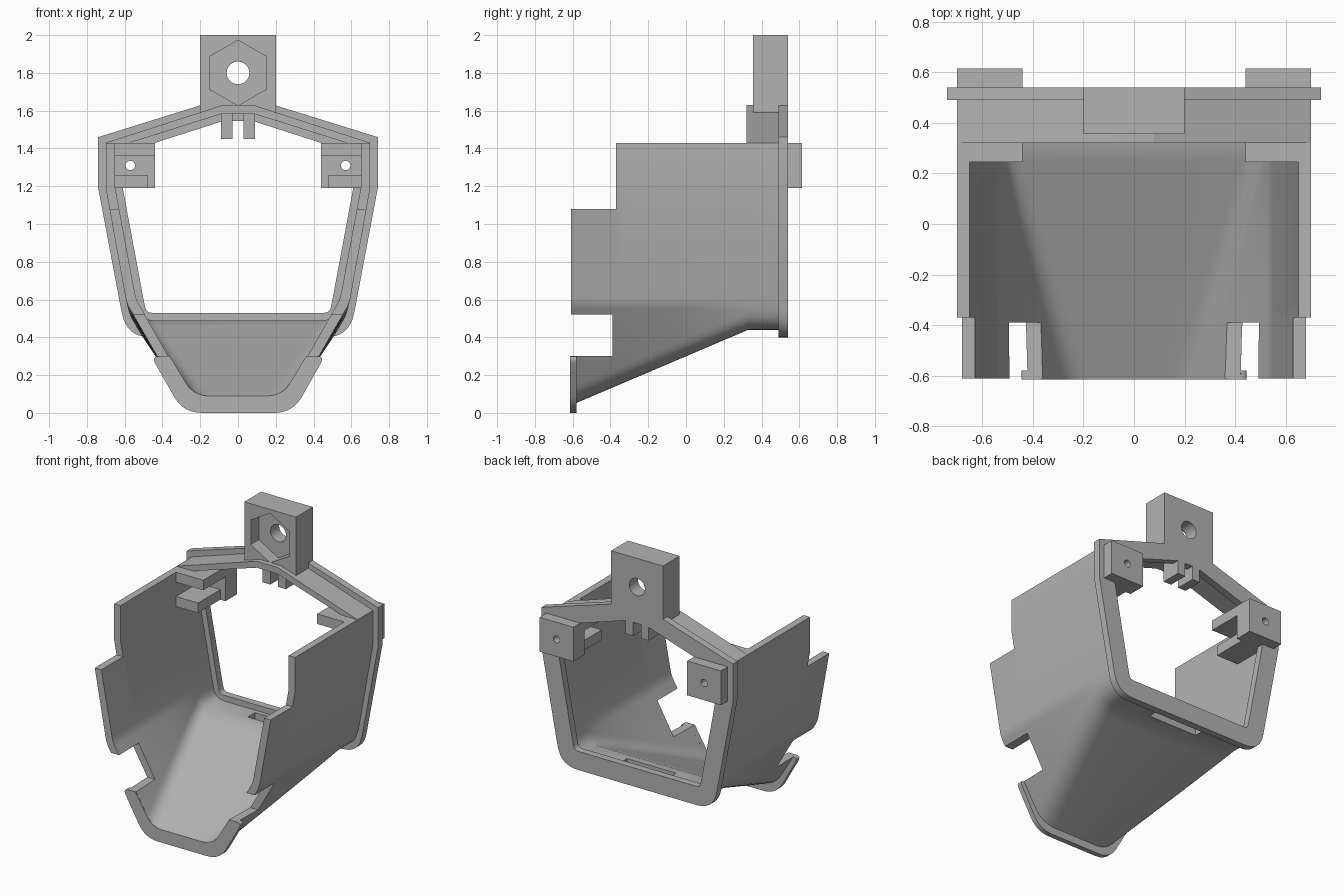
import bpy, bmesh, math
from mathutils import Vector

cube = bpy.data.objects.get("Cube")
if cube:
    bpy.data.objects.remove(cube)

grey = bpy.data.materials.new("light_grey")
grey.use_nodes = True
grey.diffuse_color = (0.45, 0.45, 0.45, 1)
grey.node_tree.nodes["Principled BSDF"].inputs["Base Color"].default_value = (0.45, 0.45, 0.45, 1)


def finish(name, bm):
    bmesh.ops.recalc_face_normals(bm, faces=bm.faces)
    mesh = bpy.data.meshes.new(name)
    bm.to_mesh(mesh)
    bm.free()
    mesh.materials.append(grey)
    obj = bpy.data.objects.new(name, mesh)
    bpy.context.collection.objects.link(obj)
    return obj


def activate(obj):
    bpy.ops.object.select_all(action='DESELECT')
    obj.select_set(True)
    bpy.context.view_layer.objects.active = obj


def smooth(obj):
    activate(obj)
    bpy.ops.object.shade_smooth_by_angle(angle=math.radians(30))


def cut(obj, *cutters):
    for c in cutters:
        activate(obj)
        mod = obj.modifiers.new("cut", 'BOOLEAN')
        mod.operation = 'DIFFERENCE'
        mod.solver = 'EXACT'
        mod.object = c
        bpy.ops.object.modifier_apply(modifier=mod.name)
        bpy.data.objects.remove(c)


def rounded(points, steps=8):
    """Half profile of (x, z, fillet length) corners, turned into a rounded polyline."""
    out = []
    for i, (x, z, t) in enumerate(points):
        p = Vector((x, z))
        if not t:
            out.append(p)
            continue
        a = p + (Vector(points[i - 1][:2]) - p).normalized() * t
        b = p + (Vector(points[i + 1][:2]) - p).normalized() * t
        for s in range(steps + 1):
            f = s / steps
            out.append(a * (1 - f) ** 2 + p * 2 * f * (1 - f) + b * f * f)
    return out


def mirrored(half):
    """Continue a half profile that ends on x = 0 over to the other side."""
    return half + [Vector((-p.x, p.y)) for p in reversed(half[:-1])]


def loft(name, sections):
    """Skin (y, outer, inner) wall sections along y and close both ends."""
    bm = bmesh.new()
    rings = [[bm.verts.new((p.x, y, p.y)) for p in outer + inner[::-1]]
             for y, outer, inner in sections]
    n = len(rings[0])
    for a, b in zip(rings, rings[1:]):
        for i in range(n):
            j = (i + 1) % n
            bm.faces.new((a[i], a[j], b[j], b[i]))
    for r in (rings[0], rings[-1]):
        for i in range(n // 2 - 1):
            bm.faces.new((r[i], r[i + 1], r[n - 2 - i], r[n - 1 - i]))
    return finish(name, bm)


def prism(name, points, y0, y1):
    bm = bmesh.new()
    face = bm.faces.new([bm.verts.new((x, y0, z)) for x, z in points])
    new = bmesh.ops.extrude_face_region(bm, geom=[face])["geom"]
    verts = [v for v in new if isinstance(v, bmesh.types.BMVert)]
    bmesh.ops.translate(bm, verts=verts, vec=(0, y1 - y0, 0))
    return finish(name, bm)


def box(name, x0, x1, y0, y1, z0, z1):
    return prism(name, [(x0, z0), (x1, z0), (x1, z1), (x0, z1)], y0, y1)


def rod(name, x, z, r, sides, y0, y1):
    ring = [(x + r * math.sin(math.tau * i / sides), z + r * math.cos(math.tau * i / sides))
            for i in range(sides)]
    return prism(name, ring, y0, y1)


# Shell: side walls with a floor that slopes down into a chute at the front
FRONT, BEND, BACK = -0.61, 0.33, 0.5


def shell_section(y):
    f = min(1, (y - FRONT) / (BEND - FRONT))
    lx, lz, t = 0.265 + 0.285 * f, 0.04 + 0.4 * f, 0.11 - 0.01 * f
    outer = [(0.70, 1.43, 0), (0.70, 1.19, 0), (0.59, 0.58, 0.035), (lx, lz, t), (0, lz, 0)]
    inner = [(0.65, 1.43, 0), (0.65, 1.19, 0), (0.54, 0.60, 0.035),
             (lx - 0.03, lz + 0.05, t * 0.75), (0, lz + 0.05, 0)]
    return y, mirrored(rounded(outer)), mirrored(rounded(inner))


ys = [FRONT + (BEND - FRONT) * i / 12 for i in range(13)] + [BACK]
shell = loft("shell", [shell_section(y) for y in ys])
cut(shell,
    box("upper_step_cutter", -1, 1, -1, -0.37, 1.08, 2),
    box("side_notch_cutter", -1, 1, -1, -0.39, 0.30, 0.52),
    box("floor_slot_cutter", -0.19, 0.19, 0.38, 0.46, 0.3, 0.6))
smooth(shell)

# Rim around the chute mouth
lip_outer = mirrored(rounded([(0.365, 0.30, 0), (0.46, 0.30, 0.045), (0.29, 0, 0.1), (0, 0, 0)]))
lip_inner = mirrored(rounded([(0.36, 0.295, 0), (0.35, 0.28, 0.01), (0.235, 0.09, 0.08), (0, 0.09, 0)]))
smooth(loft("chute_rim", [(y, lip_outer, lip_inner) for y in (-0.615, -0.58)]))

# Closed frame at the back
frame_outer = mirrored(rounded([(0, 1.69, 0), (0.08, 1.665, 0), (0.74, 1.46, 0), (0.74, 1.19, 0),
                                (0.625, 0.58, 0.03), (0.59, 0.40, 0.13), (0, 0.40, 0)]))
frame_inner = mirrored(rounded([(0, 1.545, 0), (0.08, 1.545, 0), (0.61, 1.375, 0), (0.61, 1.19, 0),
                                (0.50, 0.60, 0.02), (0.485, 0.53, 0.03), (0, 0.53, 0)]))
smooth(loft("back_frame", [(y, frame_outer, frame_inner) for y in (0.49, 0.54)]))

# Pitched roof strip in front of the frame
roof = [(0.70, 1.43), (0.08, 1.63), (-0.08, 1.63), (-0.70, 1.43),
        (-0.70, 1.39), (-0.08, 1.585), (0.08, 1.585), (0.70, 1.39)]
prism("roof_strip", roof, 0.32, 0.5)

# Hanging tab with a bolt hole and a hexagonal nut pocket
tab = box("top_tab", -0.2, 0.2, 0.355, 0.54, 1.59, 2)
cut(tab, rod("nut_cutter", 0, 1.8, 0.173, 6, 0.2, 0.445),
    rod("bolt_cutter", 0, 1.8, 0.06, 32, 0.2, 0.7))
smooth(tab)

for side, s in (("left", 1), ("right", -1)):
    # Small prongs under the roof peak
    box(side + "_prong", s * 0.03, s * 0.09, 0.40, 0.54, 1.45, 1.60)
    # Screw mount: drilled back block with two forward bars
    mount = box(side + "_mount_block", s * 0.44, s * 0.70, 0.49, 0.615, 1.19, 1.43)
    cut(mount, rod("screw_cutter", s * 0.57, 1.31, 0.025, 20, 0.3, 0.8))
    smooth(mount)
    box(side + "_mount_upper_bar", s * 0.44, s * 0.67, 0.245, 0.5, 1.36, 1.43)
    box(side + "_mount_lower_bar", s * 0.48, s * 0.67, 0.245, 0.5, 1.19, 1.26)
